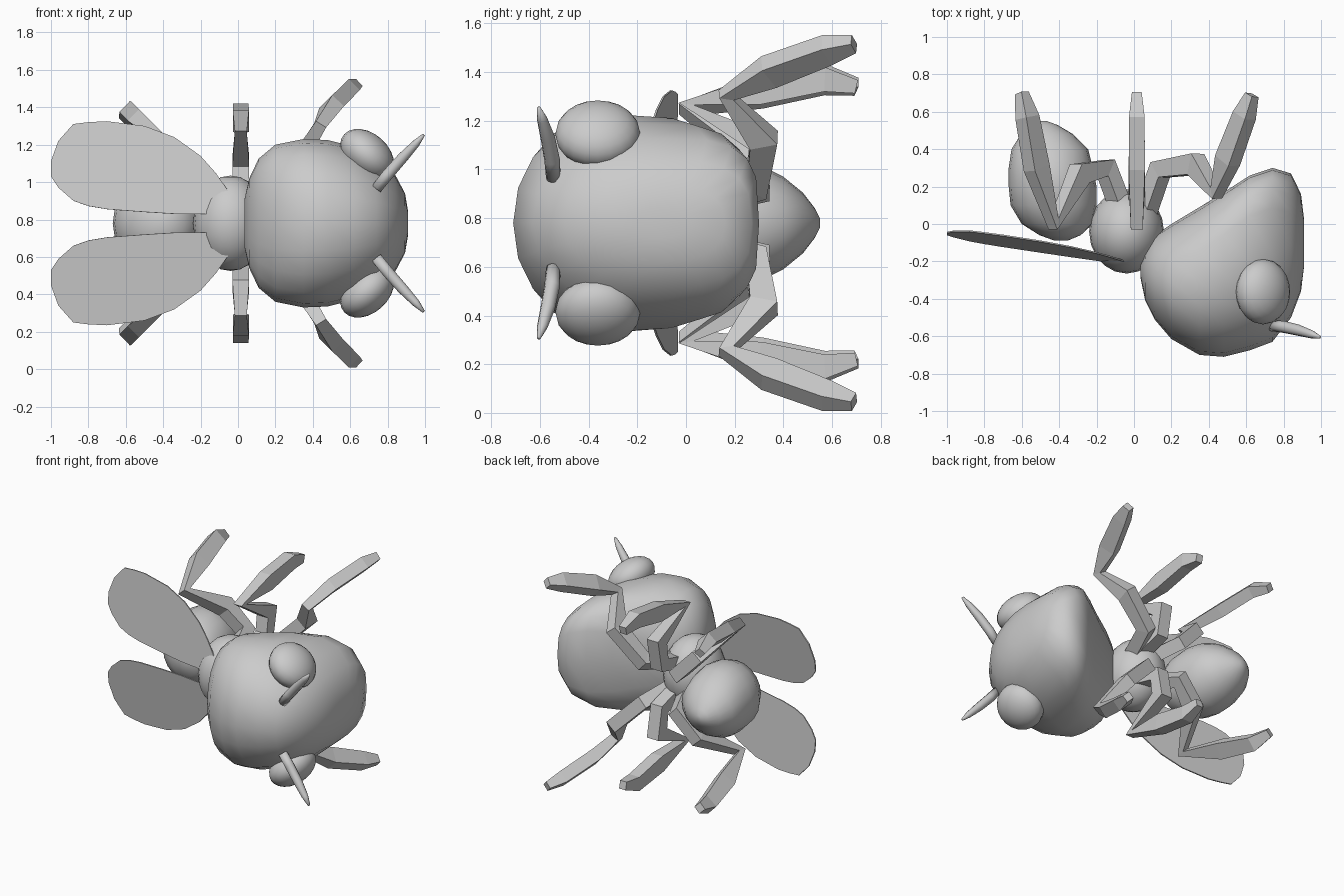
import bpy, bmesh, math
from mathutils import Vector, Matrix

if "Cube" in bpy.data.objects:
    bpy.data.objects.remove(bpy.data.objects["Cube"])

CZ = 0.78  # height of the mirror plane; all z values below are relative to it


def mirror_z(ob):
    m = ob.modifiers.new("mirror", 'MIRROR')
    m.use_axis = (False, False, True)
    m.use_mirror_merge = False


def make(name, verts, faces, smooth=True, mirror=False):
    me = bpy.data.meshes.new(name)
    bm = bmesh.new()
    vs = [bm.verts.new(v) for v in verts]
    for f in faces:
        bm.faces.new([vs[i] for i in f])
    bmesh.ops.recalc_face_normals(bm, faces=bm.faces)
    for f in bm.faces:
        f.smooth = smooth
    bm.to_mesh(me)
    bm.free()
    ob = bpy.data.objects.new(name, me)
    ob.location.z = CZ
    bpy.context.collection.objects.link(ob)
    if mirror:
        mirror_z(ob)
    return ob


def loft(name, rings, smooth=True, mirror=False):
    n = len(rings[0])
    verts = [p for r in rings for p in r]
    faces = [(k * n + i, k * n + (i + 1) % n, (k + 1) * n + (i + 1) % n, (k + 1) * n + i)
             for k in range(len(rings) - 1) for i in range(n)]
    faces += [tuple(range(n)), tuple(range(len(verts) - n, len(verts)))]
    return make(name, verts, faces, smooth, mirror)


def oval(n_front=2, n_back=2, count=20):
    pts = []
    for i in range(count):
        a = 2 * math.pi * i / count
        c, s = math.cos(a), math.sin(a)
        e = 2 / (n_back if c > 0 else n_front)
        pts.append((math.copysign(abs(c) ** e, c), math.copysign(abs(s) ** e, s)))
    return pts


def ball(name, loc, radii, rot_y=0, mirror=False):
    ob = make(name, [], [], mirror=mirror)
    bm = bmesh.new()
    bmesh.ops.create_uvsphere(bm, u_segments=20, v_segments=12, radius=1)
    bm.transform(Matrix.Translation(loc) @ Matrix.Rotation(rot_y, 4, 'Y') @ Matrix.Diagonal((*radii, 1)))
    for f in bm.faces:
        f.smooth = True
    bm.to_mesh(ob.data)
    bm.free()
    return ob


# head: sections along x (x, y min, y max, half height, squareness of the back)
sections = [(0.035, -0.29, -0.20, 0.13, 2), (0.06, -0.41, -0.13, 0.24, 2.1),
            (0.11, -0.51, -0.06, 0.345, 2.2), (0.20, -0.615, 0.0, 0.42, 2.3),
            (0.35, -0.70, 0.09, 0.45, 2.6), (0.48, -0.71, 0.17, 0.445, 3.2),
            (0.62, -0.675, 0.26, 0.41, 3.8), (0.74, -0.63, 0.30, 0.35, 3.8),
            (0.84, -0.50, 0.27, 0.26, 3), (0.893, -0.36, 0.16, 0.16, 2.4),
            (0.91, -0.22, 0.02, 0.06, 2)]
loft("head", [[(x, (a + b) / 2 + (b - a) / 2 * c, h * s) for c, s in oval(2.1, n)]
              for x, a, b, h, n in sections])

# thorax
ball("thorax", (-0.04, -0.04, 0), (0.2, 0.225, 0.255))

# abdomen: sections along y (y, centre x, half width, half height)
sections = [(-0.087, -0.39, 0.04, 0.04), (-0.06, -0.395, 0.11, 0.12), (0.0, -0.41, 0.19, 0.19),
            (0.1, -0.43, 0.23, 0.235), (0.2, -0.435, 0.235, 0.25), (0.3, -0.445, 0.225, 0.24),
            (0.4, -0.45, 0.205, 0.19), (0.48, -0.465, 0.14, 0.125), (0.53, -0.48, 0.07, 0.06),
            (0.55, -0.485, 0.02, 0.02)]
loft("abdomen", [[(cx + w * c, y, h * s) for c, s in oval()] for y, cx, w, h in sections])

# eyes
ball("eyes", (0.69, -0.362, 0.365), (0.165, 0.175, 0.115), math.radians(42), True)


def sweep(name, path, u, smooth=False, sides=None):
    """path: (x, y, z, half width, half depth); u: width direction"""
    pts = [Vector(p[:3]) for p in path]
    rings = []
    for i, p in enumerate(pts):
        t = Vector()
        if i > 0:
            t += (p - pts[i - 1]).normalized()
        if i < len(pts) - 1:
            t += (pts[i + 1] - p).normalized()
        t.normalize()
        w = Vector(u)
        w = (w - t * w.dot(t)).normalized()
        d = t.cross(w)
        shape = sides or [(1, 1), (-1, 1), (-1, -1), (1, -1)]
        rings.append([p + w * (a * path[i][3]) + d * (b * path[i][4]) for a, b in shape])
    return loft(name, rings, smooth, True)


# antennae
sweep("antennae", [(0.74, -0.545, 0.185, .03, .03), (0.80, -0.55, 0.26, .032, .032),
                   (0.88, -0.568, 0.35, .03, .03), (0.95, -0.59, 0.425, .022, .022),
                   (0.993, -0.605, 0.473, .008, .008)], (0, 1, 0), True, oval(count=10))

# legs: joints from hip to foot
legs = {
    "front_legs": ((0.7, 0, -0.7), [(0.06, 0.06, 0.09), (0.14, 0.29, 0.15), (0.33, 0.32, 0.34),
                                    (0.44, 0.165, 0.525), (0.50, 0.34, 0.62), (0.59, 0.58, 0.71),
                                    (0.63, 0.69, 0.735)]),
    "middle_legs": ((1, 0, 0), [(0.015, 0.06, 0.10), (0.015, 0.28, 0.16), (0.015, 0.31, 0.33),
                                (0.015, -0.0, 0.49), (0.015, 0.30, 0.545), (0.015, 0.57, 0.59),
                                (0.015, 0.70, 0.56)]),
    "rear_legs": ((0.7, 0, 0.7), [(-0.06, 0.06, 0.09), (-0.15, 0.30, 0.14), (-0.29, 0.27, 0.29),
                                  (-0.43, -0.0, 0.465), (-0.52, 0.30, 0.54), (-0.57, 0.57, 0.59),
                                  (-0.60, 0.70, 0.56)]),
}
widths = [(.045, .045), (.045, .05), (.045, .058), (.032, .03), (.043, .058), (.042, .05), (.026, .028)]
for name, (u, joints) in legs.items():
    sweep(name, [(*j, *w) for j, w in zip(joints, widths)], u)

# wings: thin tilted blade, upper and lower edge heights at stations along x
stations = [(-0.05, 0.06, 0.17), (-0.12, 0.046, 0.27), (-0.2, 0.05, 0.36), (-0.34, 0.05, 0.46),
            (-0.5, 0.06, 0.52), (-0.7, 0.075, 0.545), (-0.8, 0.092, 0.54), (-0.88, 0.12, 0.53),
            (-0.96, 0.19, 0.44), (-1.0, 0.25, 0.33)]
verts = [(x, -0.077 - 0.14 * (x + 1) + 0.125 * (z - 0.08), z)
         for x, lo, hi in stations for z in (lo, (lo + hi) / 2, hi)]
faces = [(3 * i + j, 3 * i + j + 1, 3 * i + j + 4, 3 * i + j + 3)
         for i in range(len(stations) - 1) for j in range(2)]
wings = make("wings", verts, faces, False)
sol = wings.modifiers.new("thickness", 'SOLIDIFY')
sol.thickness = 0.008
sol.offset = 0
mirror_z(wings)
